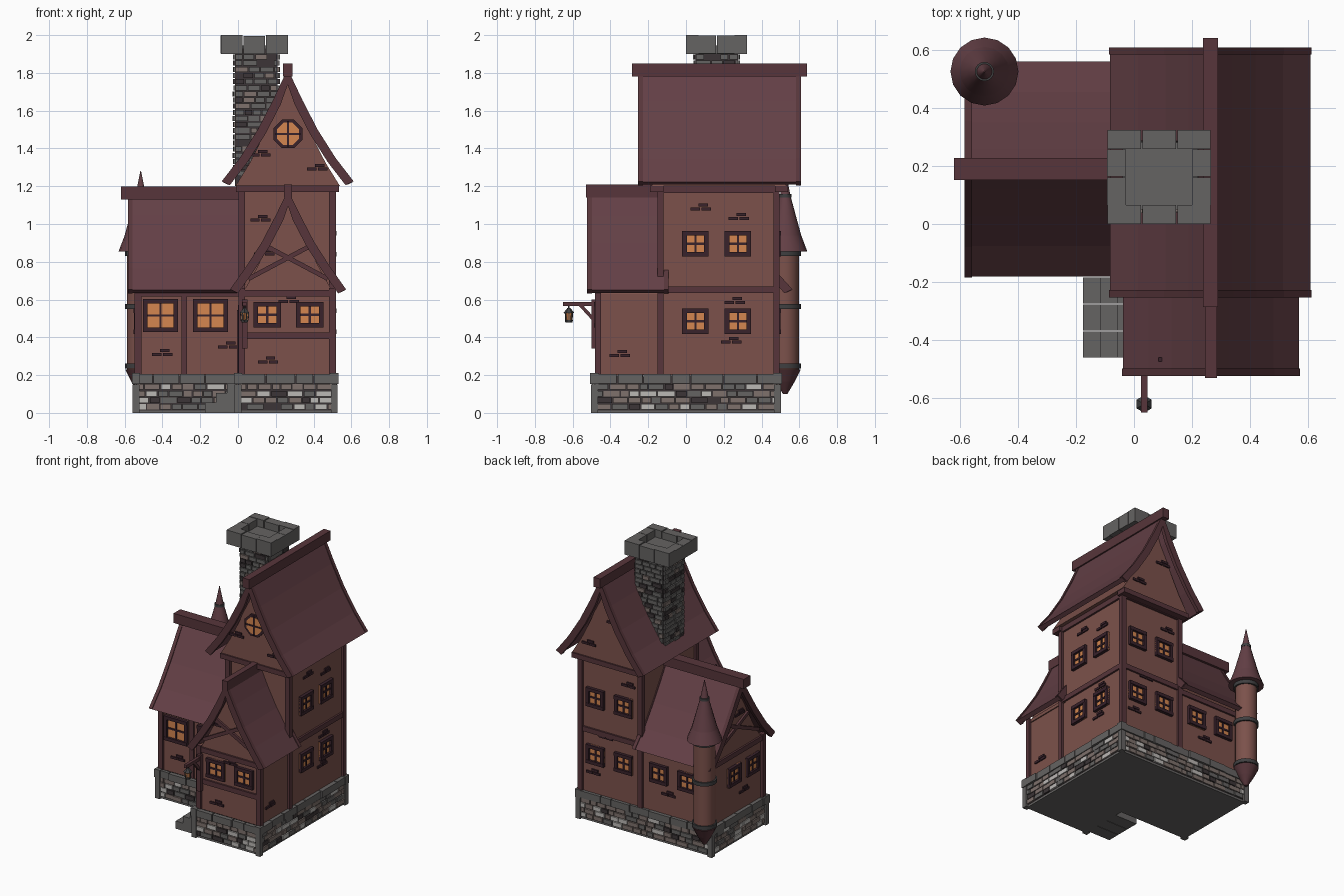
import bpy, bmesh, math, random
from mathutils import Matrix, Vector

if "Cube" in bpy.data.objects:
    bpy.data.objects.remove(bpy.data.objects["Cube"])

random.seed(4)
COL = {"wall": (.20, .083, .07), "roof": (.125, .05, .06), "timber": (.095, .036, .043),
       "dark_frame": (.04, .016, .024), "glass": (.66, .24, .08), "stone": (.13, .125, .122),
       "dark_brick": (.045, .036, .038), "mid_brick": (.21, .165, .15),
       "light_brick": (.50, .48, .46), "iron": (.05, .05, .052)}
NAMES = list(COL)
MATS = {}
for k, c in COL.items():
    MATS[k] = bpy.data.materials.new(k)
    MATS[k].diffuse_color = (*c, 1)


def finish(name, bm, smooth=False):
    bmesh.ops.recalc_face_normals(bm, faces=bm.faces)
    used = sorted({f.material_index for f in bm.faces})
    for f in bm.faces:
        f.material_index = used.index(f.material_index)
    me = bpy.data.meshes.new(name)
    bm.to_mesh(me)
    bm.free()
    for i in used:
        me.materials.append(MATS[NAMES[i]])
    ob = bpy.data.objects.new(name, me)
    bpy.context.collection.objects.link(ob)
    if smooth:
        bpy.context.view_layer.objects.active = ob
        ob.select_set(True)
        bpy.ops.object.shade_smooth_by_angle(angle=math.radians(30))
        ob.select_set(False)


def paint(verts, mat):
    for f in {f for v in verts for f in v.link_faces}:
        f.material_index = NAMES.index(mat)


def box(bm, lo, hi, mat, M=Matrix()):
    lo, hi = Vector(lo), Vector(hi)
    T = M @ Matrix.Translation((lo + hi) / 2) @ Matrix.Diagonal((*(hi - lo), 1))
    paint(bmesh.ops.create_cube(bm, size=1, matrix=T)["verts"], mat)


def beam(bm, a, b, w, mat):
    a, b = Vector(a), Vector(b)
    d = b - a
    M = Matrix.Translation(a) @ d.to_track_quat('Z', 'Y').to_matrix().to_4x4()
    box(bm, (-w/2, -w/2, 0), (w/2, w/2, d.length), mat, M)


def prism(bm, pts, depth, mat):
    """Extrude a closed polygon of 3D points along the depth vector."""
    f = bm.faces.new([bm.verts.new(p) for p in pts])
    f.material_index = NAMES.index(mat)
    g = bmesh.ops.extrude_face_region(bm, geom=[f], use_keep_orig=True)["geom"]
    vs = [v for v in g if isinstance(v, bmesh.types.BMVert)]
    bmesh.ops.translate(bm, verts=vs, vec=depth)
    paint(vs, mat)


def lathe(bm, x, y, prof, mat, n=16):
    for (r0, z0), (r1, z1) in zip(prof, prof[1:]):
        T = Matrix.Translation((x, y, (z0 + z1) / 2))
        paint(bmesh.ops.create_cone(bm, cap_ends=True, segments=n, radius1=r0, radius2=r1,
                                    depth=z1 - z0, matrix=T)["verts"], mat)


def face_at(x, y, z, deg):
    """Local frame on a wall: x along the wall, -y outward (0 front, 90 right, 180 back, -90 left)."""
    return Matrix.Translation((x, y, z)) @ Matrix.Rotation(math.radians(deg), 4, 'Z')


def brick_run(bm, a, b, z0, z1, rows, length, mats, depth=.012):
    """Rows of random bricks along the wall a to b (outside on the right-hand side)."""
    a, b = Vector(a), Vector(b)
    d = b - a
    M = face_at(a.x, a.y, 0, math.degrees(math.atan2(d.y, d.x)))
    h = (z1 - z0) / rows
    for r in range(rows):
        u = 0
        while u < d.length - .005:
            e = min(d.length, u + length * random.uniform(.6, 1.4))
            out = depth * random.uniform(.6, 1.1)
            box(bm, (u + .003, -out, z0 + r*h + .003), (e - .003, .01, z0 + (r+1)*h - .003),
                random.choice(mats), M)
            u = e


# Stone base: mortar core, floor slab, brick rows, cap course and corner stones
LOOP = [(-.54, -.13), (0, -.13), (0, -.485), (.51, -.485), (.51, .485), (-.54, .485)]
bm = bmesh.new()
prism(bm, [(x, y, .012) for x, y in LOOP], Vector((0, 0, .18)), "dark_brick")
prism(bm, [(x, y, 0) for x, y in LOOP], Vector((0, 0, .012)), "stone")
for a, b in zip(LOOP, LOOP[1:] + LOOP[:1]):
    brick_run(bm, a, b, .015, .155, 4, .07,
              ["mid_brick"] * 4 + ["stone"] * 2 + ["light_brick"] * 2 + ["dark_brick"])
    brick_run(bm, a, b, .152, .208, 1, .13, ["stone"], .02)
for i, (x, y) in enumerate(LOOP):
    if i != 1:
        s = .03
        box(bm, (x - s + .012, y - s + .012, 0), (x + s - .012, y + s - .012, .15), "stone")
        box(bm, (x - s + .008, y - s + .008, .152), (x + s - .008, y + s - .008, .21), "stone")
finish("stone_base", bm)

# Entrance steps on the left of the front wing
bm = bmesh.new()
for i in range(3):
    for j in range(3):
        y = -.46 + j * .093
        box(bm, (-.175 + i * .058, y, 0), (.0, y + .09, .055 + i * .05), "stone")
finish("steps", bm)

# Plaster walls
bm = bmesh.new()
box(bm, (.02, -.13, .2), (.5, .48, 1.22), "wall")
box(bm, (.02, -.465, .2), (.5, -.1, .66), "wall")
box(bm, (-.53, -.11, .2), (.05, .48, .66), "wall")
finish("walls", bm)


# Roofs: bell-curved cross-section swept along the ridge, with barge boards and a ridge beam
def section(prof, t):
    outer = [(-o, z) for o, z in prof[:0:-1]] + list(prof)
    inner = [(o - t, z - .5*t) for o, z in prof[:0:-1]]
    inner += [(0, prof[0][1] - 2*t)] + [(t - o, z - .5*t) for o, z in prof[1:]]
    return outer + inner


def roof(name, prof, centre, axis, s0, s1, g0, g1, ridge, rw):
    P = (lambda o, s, z: (centre + o, s, z)) if axis == 'y' else (lambda o, s, z: (s, centre + o, z))
    D = lambda l: Vector(P(-centre, l, 0))
    bm = bmesh.new()
    prism(bm, [P(o, s0, z) for o, z in section(prof, .028)], D(s1 - s0), "roof")
    thick = [(o + (.004 if o else 0), z + .004) for o, z in prof]
    for s in (s0 - .008, s1 - .017):
        prism(bm, [P(o, s, z) for o, z in section(thick, .042)], D(.025), "timber")
    zt = prof[0][1]
    box(bm, P(-rw, ridge[0], zt - .035), P(rw, ridge[1], zt + .034), "timber")
    finish(name + "_roof", bm)
    bm = bmesh.new()
    half = [(o * .8, z - .02) for o, z in prof]
    pts = [(-o, z) for o, z in half[:0:-1]] + half
    prism(bm, [P(o, g0, z) for o, z in pts], D(g1 - g0), "wall")
    finish(name + "_gable", bm)


roof("tower", [(0, 1.817), (.075, 1.65), (.155, 1.495), (.25, 1.345), (.345, 1.222)],
     .263, 'y', -.245, .6, -.18, .53, (-.285, .64), .026)
roof("front_wing", [(0, 1.175), (.062, 1.04), (.135, .9), (.215, .775), (.303, .65)],
     .265, 'y', -.515, -.1, -.465, -.1, (-.53, -.1), .021)
roof("left_wing", [(0, 1.165), (.07, 1.05), (.16, .91), (.265, .765), (.37, .65)],
     .19, 'x', -.575, .03, -.53, .03, (-.62, .03), .038)

# Timber framing: corner posts, floor beams, gable braces
bm = bmesh.new()
for x, y, z0, z1 in [(.02, -.465, .2, .66), (.5, -.465, .2, .66), (.5, -.135, .2, 1.2),
                     (.02, -.135, .6, 1.2), (.5, .48, .2, 1.2), (.02, .48, .2, 1.2),
                     (-.53, -.11, .2, .66), (-.53, .48, .2, .66)]:
    box(bm, (x - .018, y - .016, z0), (x + .018, y + .016, z1), "timber")
box(bm, (-.3, -.122, .2), (-.27, -.1, .65), "timber")
for z in (.39, .615):
    box(bm, (.02, -.478, z), (.5, -.45, z + .035), "timber")
box(bm, (-.53, -.122, .615), (.02, -.1, .65), "timber")
box(bm, (-.543, -.11, .615), (-.52, .48, .65), "timber")
box(bm, (-.53, .47, .615), (.02, .493, .65), "timber")
for z, h in ((.635, .035), (1.165, .045)):
    box(bm, (.49, -.135, z), (.513, .48, z + h), "timber")
    box(bm, (.02, .47, z), (.5, .493, z + h), "timber")
box(bm, (-.01, -.19, 1.17), (.535, -.12, 1.205), "timber")
box(bm, (-.01, .47, 1.17), (.535, .54, 1.205), "timber")
box(bm, (.007, -.13, 1.165), (.03, .48, 1.205), "timber")
for s in (-1, 1):
    beam(bm, (.265 - s*.21, -.468, .71), (.265 + s*.11, -.468, .88), .024, "timber")
    beam(bm, (-.533, .19 - s*.25, .71), (-.533, .19 + s*.13, .88), .024, "timber")
finish("timber_frame", bm)


# Square windows: four-sided frame, glowing panes and crossed bars
def window(bm, M, w, h):
    t = .024
    for s in (-1, 1):
        box(bm, (s*w/2 - t/2 - s*t/2, -.02, -h/2), (s*w/2 + t/2 - s*t/2, .01, h/2), "dark_frame", M)
        box(bm, (-w/2, -.022, s*h/2 - t/2 - s*t/2), (w/2, .01, s*h/2 + t/2 - s*t/2), "dark_frame", M)
    box(bm, (-w/2, -.006, -h/2), (w/2, .004, h/2), "glass", M)
    box(bm, (-.006, -.012, -h/2), (.006, 0, h/2), "dark_frame", M)
    box(bm, (-w/2, -.012, -.006), (w/2, 0, .006), "dark_frame", M)


bm = bmesh.new()
for x in (.155, .38):
    window(bm, face_at(x, -.465, .52, 0), .145, .135)
    for z in (.485, .895):
        window(bm, face_at(x, .48, z, 180), .14, .135)
for x in (-.41, -.145):
    window(bm, face_at(x, -.11, .515, 0), .185, .175)
for y in (.05, .275):
    for z in (.485, .895):
        window(bm, face_at(.5, y, z, 90), .14, .135)
for x in (-.125, -.35):
    window(bm, face_at(x, .48, .485, 180), .14, .135)
for y in (.01, .22):
    window(bm, face_at(-.53, y, .485, -90), .14, .135)
finish("windows", bm)

# Round gable window
bm = bmesh.new()
for r, mat, d in ((.082, "dark_frame", .03), (.064, "glass", .036)):
    T = Matrix.Translation((.265, -.18, 1.477)) @ Matrix.Rotation(math.pi/2, 4, 'X') \
        @ Matrix.Rotation(math.pi/8, 4, 'Z')
    paint(bmesh.ops.create_cone(bm, cap_ends=True, segments=8, radius1=r, radius2=r,
                                depth=d, matrix=T)["verts"], mat)
box(bm, (.26, -.203, 1.41), (.27, -.18, 1.544), "dark_frame")
box(bm, (.198, -.203, 1.472), (.332, -.18, 1.482), "dark_frame")
finish("round_window", bm)

# Door facing the steps
bm = bmesh.new()
box(bm, (.0, -.41, .2), (.03, -.22, .57), "dark_frame")
box(bm, (-.005, -.385, .2), (.02, -.245, .545), "timber")
finish("door", bm)

# Exposed bricks in the plaster
bm = bmesh.new()
for x, y, z, a in [(-.4, -.11, .31, 0), (-.05, -.11, .35, 0), (.16, -.465, .27, 0), (.27, -.465, .59, 0),
                   (.12, -.13, 1.02, 0), (.14, -.465, .84, 0), (.12, -.18, 1.365, 0), (.42, -.18, 1.29, 0),
                   (.5, .26, .585, 90), (.5, -.35, .305, 90), (.5, .08, 1.08, 90), (.5, .28, 1.03, 90),
                   (.5, .24, .375, 90), (.3, .48, .63, 180), (.12, .48, 1.05, 180), (.4, .48, .35, 180),
                   (.2, .53, 1.5, 180), (.4, .53, 1.3, 180), (-.2, .48, .35, 180),
                   (-.53, .1, .33, -90), (-.53, .15, .9, -90)]:
    M = face_at(x, y, z, a)
    for du, dz in ((-.03, 0), (.028, 0), (.012, .02)):
        box(bm, (du - .025, -.009, dz - .008), (du + .025, .005, dz + .008), "dark_frame", M)
finish("exposed_bricks", bm)

# Chimney: brick shaft and heavy hollow cap
bm = bmesh.new()
box(bm, (-.015, .05, 1.2), (.21, .275, 1.93), "dark_brick")
SH = [(-.015, .05), (.21, .05), (.21, .275), (-.015, .275)]
for a, b in zip(SH, SH[1:] + SH[:1]):
    brick_run(bm, a, b, 1.25, 1.9, 20, .06, ["stone"] * 5 + ["dark_brick"] * 2 + ["mid_brick"])
box(bm, (-.04, .05, 1.9), (.22, .28, 1.945), "stone")
for i in range(3):
    x = -.093 + i * .12
    for y in (0, .258):
        box(bm, (x + .002, y, 1.9), (x + .117, y + .065, 2 - .004 * (i % 2)), "stone")
for i in range(2):
    for x in (-.093, .2):
        y = .066 + i * .097
        box(bm, (x, y, 1.902), (x + .066, y + .094, 1.997), "stone")
finish("chimney", bm)

# Corner turret: corbel, shaft, iron bands and flared spire
bm = bmesh.new()
tx, ty = -.515, .525
lathe(bm, tx, ty, [(.012, .10), (.05, .165), (.082, .23)], "timber")
lathe(bm, tx, ty, [(.072, .23), (.072, .86)], "wall")
for z in (.235, .55, .83):
    lathe(bm, tx, ty, [(.083, z), (.083, z + .026)], "iron")
lathe(bm, tx, ty, [(.117, .855), (.085, .94), (.055, 1.05), (.028, 1.15), (.002, 1.28)], "roof")
lathe(bm, tx, ty, [(.033, 1.14), (.033, 1.158)], "iron")
finish("turret", bm, True)

# Hanging lantern on a bracket
bm = bmesh.new()
box(bm, (.02, -.5, .34), (.05, -.47, .6), "timber")
box(bm, (.024, -.65, .565), (.046, -.47, .588), "timber")
beam(bm, (.035, -.485, .49), (.035, -.56, .572), .018, "timber")
lx, ly = .035, -.62
lathe(bm, lx, ly, [(.004, .55), (.004, .57)], "iron", 6)
lathe(bm, lx, ly, [(.03, .528), (.008, .555)], "iron", 6)
lathe(bm, lx, ly, [(.017, .49), (.021, .528)], "glass", 6)
lathe(bm, lx, ly, [(.018, .478), (.022, .492)], "iron", 6)
for k in range(6):
    c, s = math.cos(k * math.pi/3), math.sin(k * math.pi/3)
    beam(bm, (lx + .018*c, ly + .018*s, .488), (lx + .022*c, ly + .022*s, .53), .005, "iron")
finish("lantern", bm)

for m in bpy.data.materials:
    if m.users and not m.is_grease_pencil:
        m.use_nodes = True
        m.node_tree.nodes["Principled BSDF"].inputs["Base Color"].default_value = m.diffuse_color
